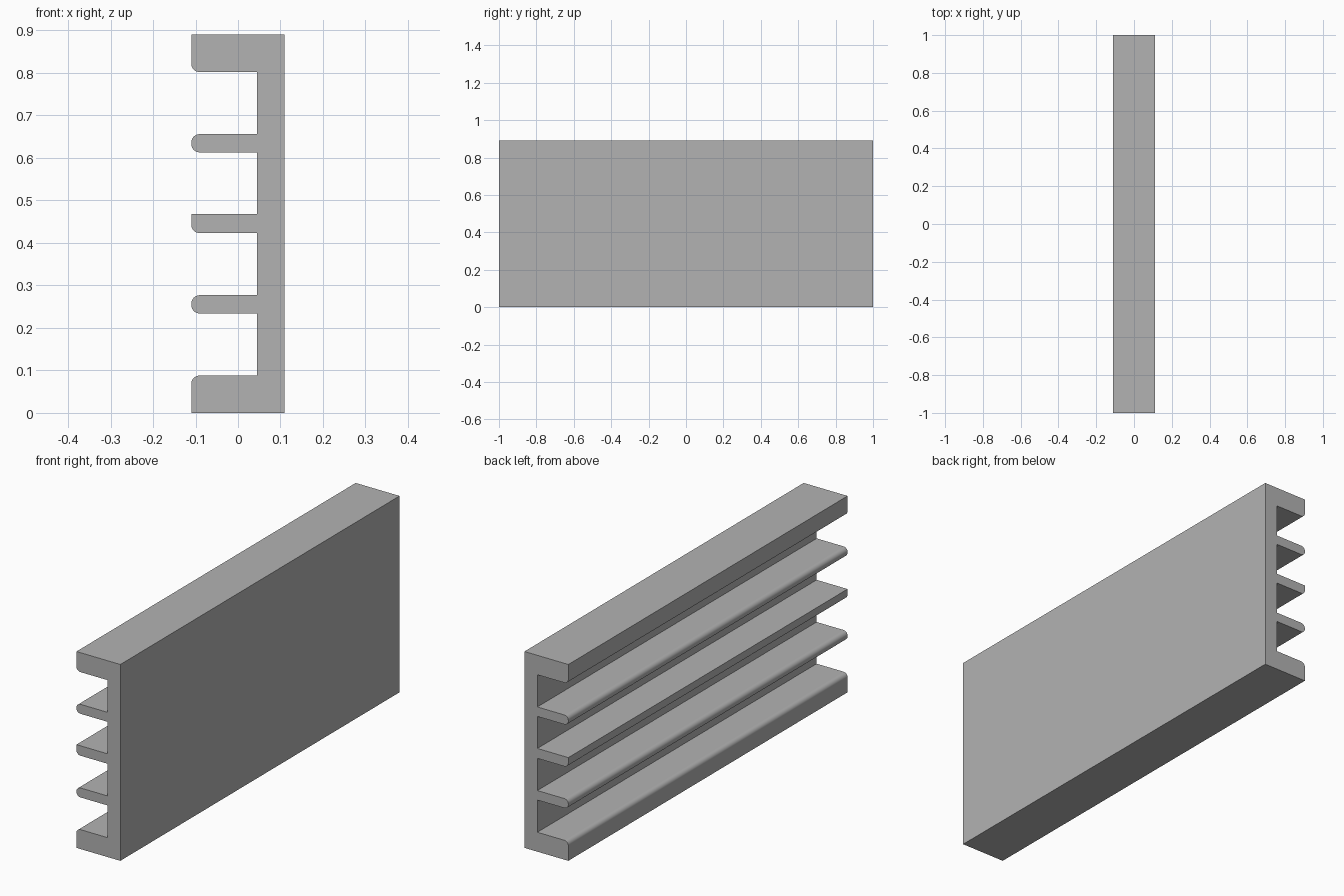
import bpy, bmesh
from math import cos, sin, pi, radians

if "Cube" in bpy.data.objects:
    bpy.data.objects.remove(bpy.data.objects["Cube"], do_unlink=True)

TIP, WEB, BACK = -0.11, 0.045, 0.11
LENGTH, HEIGHT = 2.0, 0.89
RADIUS, STEPS = 0.02, 8

# Fins from bottom to top: lower z, upper z, round lower edge, round upper edge
FINS = [
    (0.0, 0.088, False, True),
    (0.234, 0.277, True, True),
    (0.423, 0.468, True, False),
    (0.613, 0.656, True, True),
    (0.802, HEIGHT, True, False),
]


def corner(z, side, rounded):
    """Tip corner points, running from the tip face to the flat fin face."""
    if not rounded:
        return [(TIP, z)]
    cx, cz = TIP + RADIUS, z - side * RADIUS
    angles = [pi / 2 * i / STEPS for i in range(STEPS + 1)]
    return [(cx - RADIUS * cos(a), cz + side * RADIUS * sin(a)) for a in angles]


# Comb-shaped cross-section
profile = [(BACK, HEIGHT), (BACK, 0.0)]
for low, high, round_low, round_high in FINS:
    if low > 0:
        profile.append((WEB, low))
    profile += corner(low, -1, round_low)[::-1]
    profile += corner(high, 1, round_high)
    if high < HEIGHT:
        profile.append((WEB, high))

# The top fin ends on the back wall's own top line
bm = bmesh.new()
cap = bm.faces.new([bm.verts.new((x, -LENGTH / 2, z)) for x, z in profile])
extruded = bmesh.ops.extrude_face_region(bm, geom=[cap], use_keep_orig=True)
moved = [v for v in extruded["geom"] if isinstance(v, bmesh.types.BMVert)]
bmesh.ops.translate(bm, vec=(0, LENGTH, 0), verts=moved)
bmesh.ops.recalc_face_normals(bm, faces=bm.faces)
mesh = bpy.data.meshes.new("finned_panel")
bm.to_mesh(mesh)
bm.free()

panel = bpy.data.objects.new("finned_panel", mesh)
bpy.context.collection.objects.link(panel)

# Plain grey finish
grey = bpy.data.materials.new("plain_grey")
grey.use_nodes = True
colour = (0.45, 0.45, 0.45, 1.0)
grey.diffuse_color = colour
grey.node_tree.nodes["Principled BSDF"].inputs["Base Color"].default_value = colour
mesh.materials.append(grey)

# Smooth rounded tips, crisp corners
bpy.ops.object.select_all(action="DESELECT")
panel.select_set(True)
bpy.context.view_layer.objects.active = panel
bpy.ops.object.shade_smooth_by_angle(angle=radians(30))
weighted = panel.modifiers.new("even_shading", "WEIGHTED_NORMAL")
weighted.keep_sharp = True
